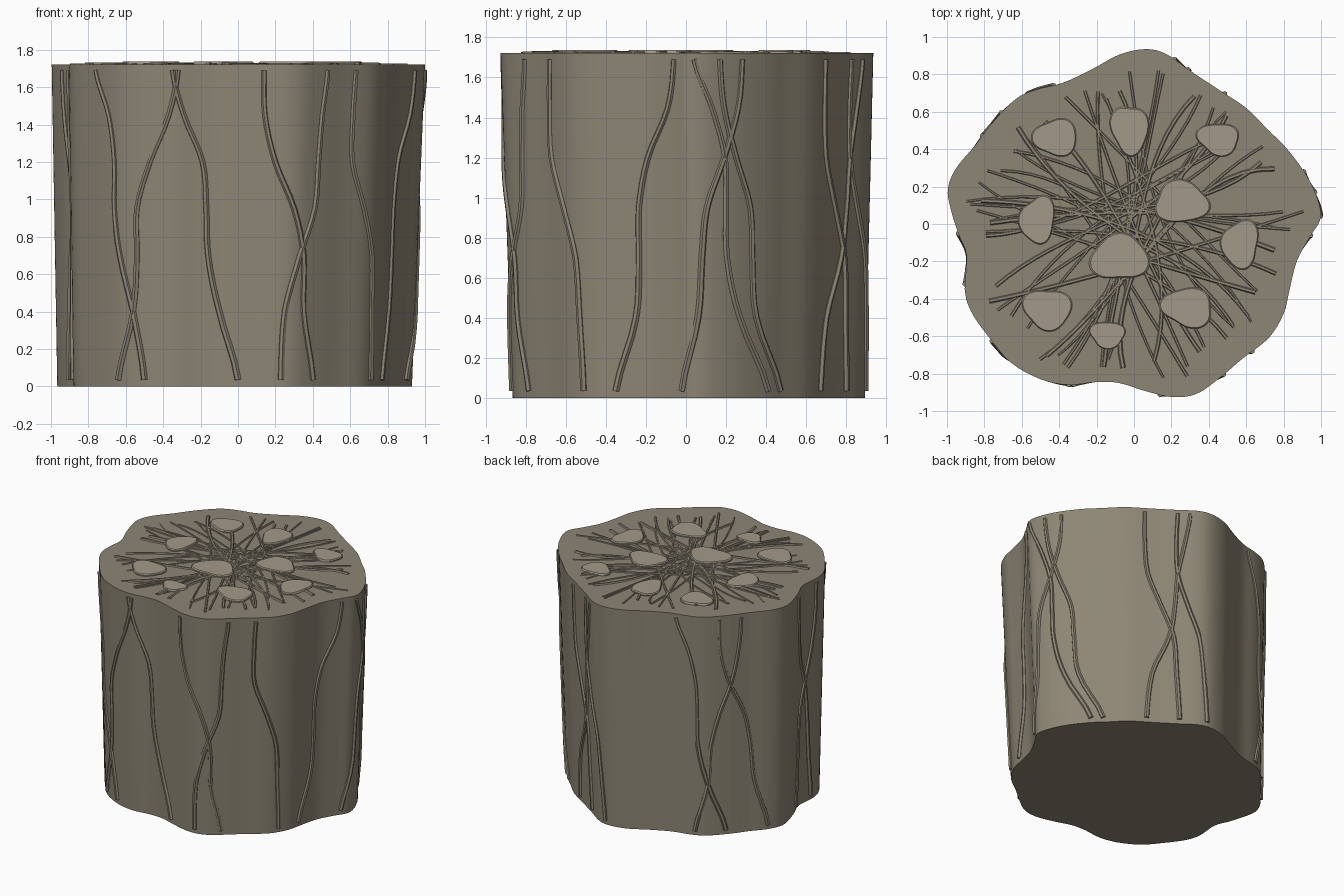
import bpy, bmesh, math, random
from mathutils import Vector

if "Cube" in bpy.data.objects:
    bpy.data.objects.remove(bpy.data.objects["Cube"])

random.seed(7)
H = 1.722
RIM = [(1, .05), (.94, .23), (.82, .40), (.72, .5), (.6, .62), (.45, .72), (.3, .82), (.17, .91),
       (.06, .935), (-.08, .905), (-.22, .83), (-.38, .755), (-.52, .72), (-.63, .67), (-.75, .55),
       (-.85, .42), (-.95, .3), (-.995, .19), (-.98, .08), (-.94, -.05), (-.895, -.17), (-.905, -.35),
       (-.87, -.47), (-.78, -.6), (-.66, -.74), (-.5, -.83), (-.35, -.86), (-.2, -.845), (-.08, -.85),
       (.05, -.89), (.2, -.925), (.33, -.91), (.45, -.83), (.58, -.72), (.72, -.61), (.8, -.48),
       (.83, -.36), (.87, -.2), (.94, -.07)]


def spline(a, b, c, d, t):
    return .5 * (2 * b + (c - a) * t + (2 * a - 5 * b + 4 * c - d) * t * t + (3 * b - a - 3 * c + d) * t ** 3)


P = [Vector(p) for p in RIM]
n = len(P)
OUTLINE = [spline(P[i - 1], P[i], P[(i + 1) % n], P[(i + 2) % n], k / 4) for i in range(n) for k in range(4)]


def ring_at(z):
    # cross-section at a height: slightly narrower at the base
    t = 1 - z / H
    return [Vector((p.x * (1 - .05 * t) - .02 * t, p.y * (1 - .055 * t) + .01 * t)) for p in OUTLINE]


def material(name, rgb):
    m = bpy.data.materials.new(name)
    m.diffuse_color = (*rgb, 1)
    m.use_nodes = True
    m.node_tree.nodes["Principled BSDF"].inputs["Base Color"].default_value = m.diffuse_color
    return m


BARK = material("bark", (.27, .24, .18))
PALE = material("pale_bark", (.36, .32, .25))


def finish(ob, mat, angle=35):
    ob.data.materials.clear()
    ob.data.materials.append(mat)
    bpy.ops.object.select_all(action='DESELECT')
    ob.select_set(True)
    bpy.context.view_layer.objects.active = ob
    if ob.type == 'CURVE':
        bpy.ops.object.convert(target='MESH')
    bpy.ops.object.shade_smooth_by_angle(angle=math.radians(angle))


def loft(name, rings, mat):
    bm = bmesh.new()
    loops = [[bm.verts.new(v) for v in r] for r in rings]
    m = len(loops[0])
    for lo, hi in zip(loops, loops[1:]):
        for i in range(m):
            j = (i + 1) % m
            bm.faces.new((lo[i], lo[j], hi[j], hi[i]))
    bm.faces.new(loops[0][::-1])
    bm.faces.new(loops[-1])
    me = bpy.data.meshes.new(name)
    bm.to_mesh(me)
    bm.free()
    ob = bpy.data.objects.new(name, me)
    bpy.context.collection.objects.link(ob)
    finish(ob, mat)


def tubes(name, paths, mat):
    # each path is a list of (point, radius)
    cu = bpy.data.curves.new(name, 'CURVE')
    cu.dimensions = '3D'
    cu.bevel_depth = 1
    cu.bevel_resolution = 1
    cu.use_fill_caps = True
    for path in paths:
        s = cu.splines.new('POLY')
        s.points.add(len(path) - 1)
        for pt, (co, r) in zip(s.points, path):
            pt.co = (*co, 1)
            pt.radius = r
    ob = bpy.data.objects.new(name, cu)
    bpy.context.collection.objects.link(ob)
    finish(ob, mat)


# trunk
loft("trunk", [[(p.x, p.y, z) for p in ring_at(z)] for z in (0, H)], BARK)

# side vines: horizontal offsets seen from one direction, at fixed heights
Q = math.sqrt(.5)
VIEWS = {'front': (0, -1), 'right': (1, 0), 'back_right': (Q, Q), 'back_left': (-Q, Q), 'left': (-1, 0)}
LEVELS = [1.69, 1.45, 1.2, .95, .7, .4, .035]
VINES = [
    ('front', (-.76, -.69, -.66, -.66, -.63, -.56, -.5)),
    ('front', (-.32, -.37, -.47, -.54, -.54, -.56, -.64)),
    ('front', (-.35, -.29, -.19, -.17, -.16, -.1, 0)),
    ('front', (.14, .145, .2, .3, .35, .35, .4)),
    ('front', (.48, .45, .43, .41, .33, .25, .23)),
    ('right', (-.68, -.68, -.67, -.61, -.55, -.53, -.51)),
    ('right', (-.06, -.09, -.19, -.235, -.235, -.25, -.35)),
    ('right', (.04, .13, .195, .2, .205, .27, .41)),
    ('right', (.17, .19, .25, .32, .33, .35, .47)),
    ('right', (.28, .26, .19, .105, .08, .06, -.02)),
    ('back_right', (.15, .15, .17, .26, .35, .37, .39)),
    ('back_right', (.47, .43, .38, .36, .32, .2, .16)),
    ('back_right', (.38, .37, .38, .45, .53, .56, .58)),
    ('back_left', (-.22, -.14, -.09, -.08, -.07, 0, .13)),
    ('back_left', (.08, .09, .15, .26, .31, .34, .44)),
    ('back_left', (.24, .22, .17, .08, .02, 0, -.09)),
    ('left', (.05, .07, .12, .2, .23, .25, .28)),
    ('left', (.32, .31, .27, .2, .12, .09, .06)),
]


def on_trunk(z, view, s):
    nx, ny = VIEWS[view]
    best = None
    ring = ring_at(z)
    for a, b in zip(ring, ring[1:] + ring[:1]):
        sa, sb = (-ny * a.x + nx * a.y, -ny * b.x + nx * b.y)
        if min(sa, sb) <= s <= max(sa, sb) and sa != sb:
            p = a.lerp(b, (s - sa) / (sb - sa))
            depth = p.x * nx + p.y * ny
            if best is None or depth > best[0]:
                best = (depth, p)
    return best[1]


vine_paths = []
for view, offs in VINES:
    path = []
    for i in range(6):
        o = [offs[max(0, min(6, k))] for k in range(i - 1, i + 3)]
        for k in range(4 if i < 5 else 5):
            t = k / 4
            z = LEVELS[i] + (LEVELS[i + 1] - LEVELS[i]) * t
            p = on_trunk(z, view, spline(*o, t))
            path.append(((p.x, p.y, z), .018 - .004 * z / H))
    vine_paths.append(path)
tubes("side_vines", vine_paths, BARK)


# top fibres: curved strands crossing the middle of the cap
def rim_point(a, f):
    d = Vector((math.cos(a), math.sin(a)))
    return max(OUTLINE, key=lambda p: p.normalized().dot(d)).length * f * d


fibres = []
COUNT = 36
for i in range(COUNT):
    a = math.pi * 2 * i / COUNT + random.uniform(-.1, .1)
    b = a + math.pi + random.uniform(-.75, .75)
    p0, p3 = rim_point(a, random.uniform(.79, .91)), rim_point(b, random.uniform(.79, .91))
    side = Vector((-math.sin(a), math.cos(a)))
    p1 = p0 * .4 + side * random.uniform(-.22, .22)
    p2 = p3 * .4 + side * random.uniform(-.22, .22)
    r0, r1 = random.uniform(.008, .015), random.uniform(.006, .009)
    path = []
    for k in range(19):
        t = k / 18
        u = 1 - t
        p = p0 * u ** 3 + p1 * 3 * u * u * t + p2 * 3 * u * t * t + p3 * t ** 3
        path.append(((p.x, p.y, H - .002), r0 * u + r1 * t))
    fibres.append(path)
tubes("top_fibres", fibres, BARK)

# raised pads: x range, y range, direction of the pointed lobe in degrees
PADS = [(-.55, -.31, .36, .565, -60), (-.13, .08, .36, .625, -88), (.33, .56, .36, .535, -80),
        (.11, .41, .01, .24, -20), (.46, .665, -.245, .025, -70), (-.62, -.425, -.11, .155, -65),
        (-.24, .085, -.29, -.045, 90), (-.6, -.33, -.575, -.355, -88), (.135, .41, -.56, -.34, -65),
        (-.24, -.045, -.67, -.525, -90)]
for i, (x0, x1, y0, y1, deg) in enumerate(PADS):
    shape = []
    for k in range(40):
        a = k * math.tau / 40
        r = 1 + .11 * math.cos(3 * (a - math.radians(deg))) + .06 * math.cos(2 * a + i)
        shape.append((r * math.cos(a), r * math.sin(a)))
    xs, ys = [p[0] for p in shape], [p[1] for p in shape]
    shape = [((x - min(xs)) / (max(xs) - min(xs)) - .5, (y - min(ys)) / (max(ys) - min(ys)) - .5)
             for x, y in shape]
    cx, cy = (x0 + x1) / 2, (y0 + y1) / 2
    loft(f"top_pad_{i + 1}", [[(cx + x * (x1 - x0) * f, cy + y * (y1 - y0) * f, z) for x, y in shape]
                              for f, z in ((1, H - .02), (1, H + .008), (.95, H + .015))], PALE)
